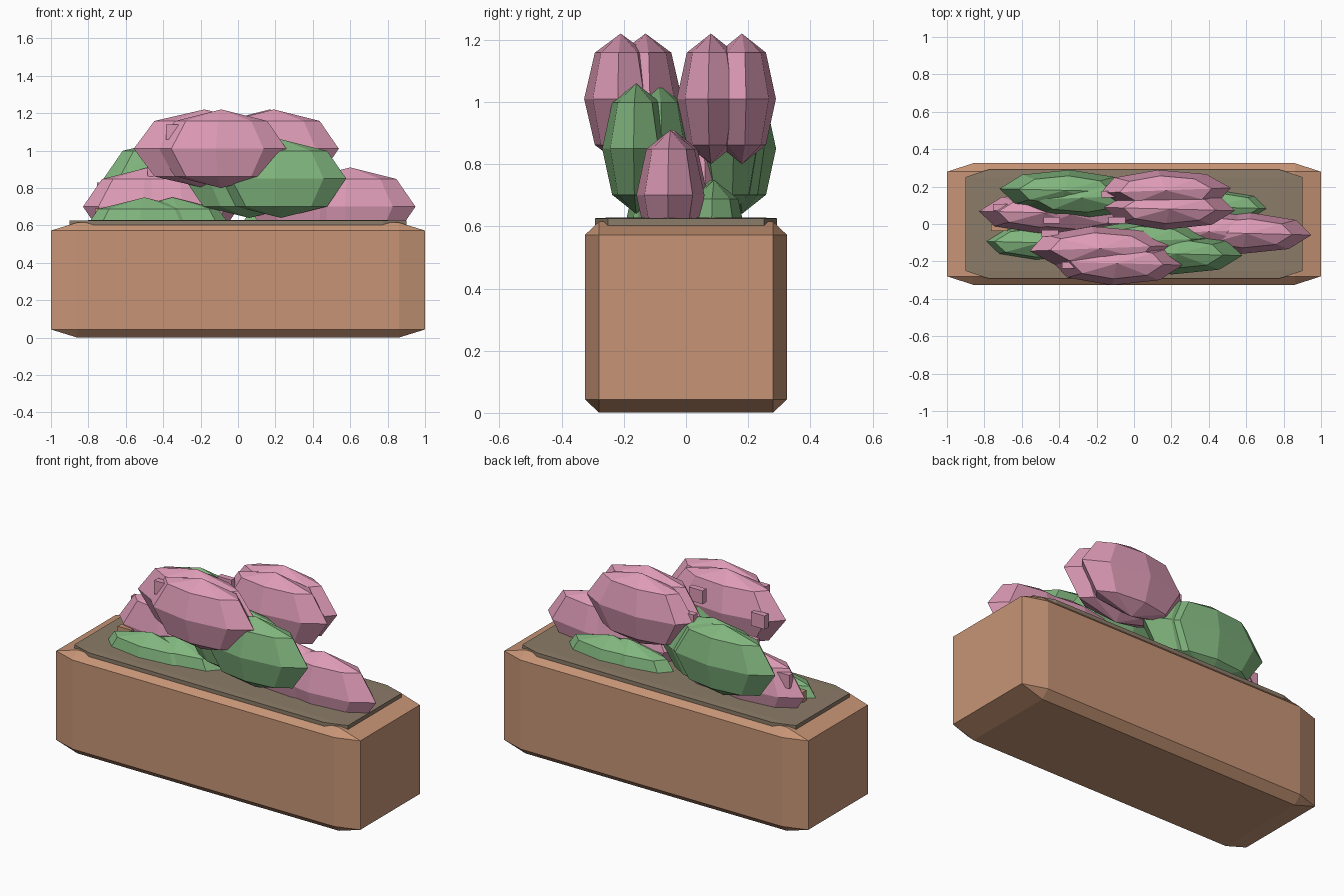
import bpy
import bmesh
from mathutils import Matrix, Vector

old = bpy.data.objects.get("Cube")
if old:
    bpy.data.objects.remove(old, do_unlink=True)


def material(name, rgb):
    mat = bpy.data.materials.new(name)
    mat.use_nodes = True
    colour = (*rgb, 1)
    mat.diffuse_color = colour
    mat.node_tree.nodes["Principled BSDF"].inputs["Base Color"].default_value = colour
    return mat


clay = material("clay", (0.57, 0.30, 0.18))
soil = material("soil", (0.26, 0.20, 0.14))
leaf_green = material("leaf green", (0.22, 0.47, 0.21))
petal_pink = material("petal pink", (0.73, 0.33, 0.47))


def finish(name, bm, centre, size, mat):
    """Stretch a unit shape to size, move it to centre and colour it."""
    bmesh.ops.scale(bm, vec=Vector(size), verts=bm.verts)
    bmesh.ops.translate(bm, vec=Vector(centre), verts=bm.verts)
    mesh = bpy.data.meshes.new(name)
    bm.to_mesh(mesh)
    bm.free()
    mesh.materials.append(mat)
    obj = bpy.data.objects.new(name, mesh)
    bpy.context.collection.objects.link(obj)
    return obj


def block(name, centre, size, mat, bevel=0.07):
    bm = bmesh.new()
    bmesh.ops.create_cube(bm, size=1)
    if bevel:
        bmesh.ops.bevel(bm, geom=bm.edges[:], offset=bevel, segments=1,
                        affect='EDGES', profile=0.5)
    return finish(name, bm, centre, size, mat)


def tuft(name, centre, mat, half_length=0.35, half_width=0.11, turn=0.1):
    """Low-poly ball, long in x and thin in y."""
    bm = bmesh.new()
    bmesh.ops.create_uvsphere(bm, u_segments=8, v_segments=4, radius=1,
                              matrix=Matrix.Rotation(turn, 4, 'Z'))
    return finish(name, bm, centre, (half_length, half_width, 0.21), mat)


# Planter and soil
block("planter_box", (0, 0, 0.308), (2, 0.65, 0.615), clay)
block("soil_bed", (0, 0, 0.613), (1.8, 0.585, 0.03), soil)

# Pairs of tufts, listed by layer: height, colour, then plan positions
layers = [
    ("low_leaf", 0.54, leaf_green,
     [(-0.50, -0.10), (-0.35, -0.07), (0.42, 0.09), (0.32, 0.08)]),
    ("low_flower", 0.70, petal_pink,
     [(0.60, -0.05), (0.40, -0.04), (-0.48, 0.06), (-0.34, 0.05)]),
    ("middle_leaf", 0.85, leaf_green,
     [(0.23, -0.16), (0.06, -0.09), (-0.37, 0.18), (-0.28, 0.14)]),
    ("top_flower", 1.01, petal_pink,
     [(-0.09, -0.21), (-0.18, -0.13), (0.19, 0.08), (0.17, 0.18)]),
]
for name, z, mat, spots in layers:
    for i, (x, y) in enumerate(spots):
        front_top = z > 1 and y < 0
        tuft(f"{name}_{i + 1}", (x, y, z), mat,
             half_length=0.38 if front_top and i else 0.35,
             half_width=0.118 if front_top else 0.11,
             turn=0.12 if i % 2 else -0.08)

# Small twig ends poking out between the tufts
twigs = [
    (-0.71, 0.09, 0.79, petal_pink), (-0.44, 0.02, 0.90, petal_pink),
    (-0.09, 0.02, 1.10, petal_pink), (-0.13, 0.16, 1.02, petal_pink),
    (-0.45, -0.05, 1.02, petal_pink), (-0.34, -0.22, 1.10, petal_pink),
    (-0.72, -0.02, 0.65, clay), (-0.17, -0.01, 0.74, clay),
    (-0.03, -0.03, 0.74, clay),
]
for i, (x, y, z, mat) in enumerate(twigs):
    block(f"twig_{i + 1}", (x, y, z), (0.09, 0.035, 0.08), mat, bevel=0)
